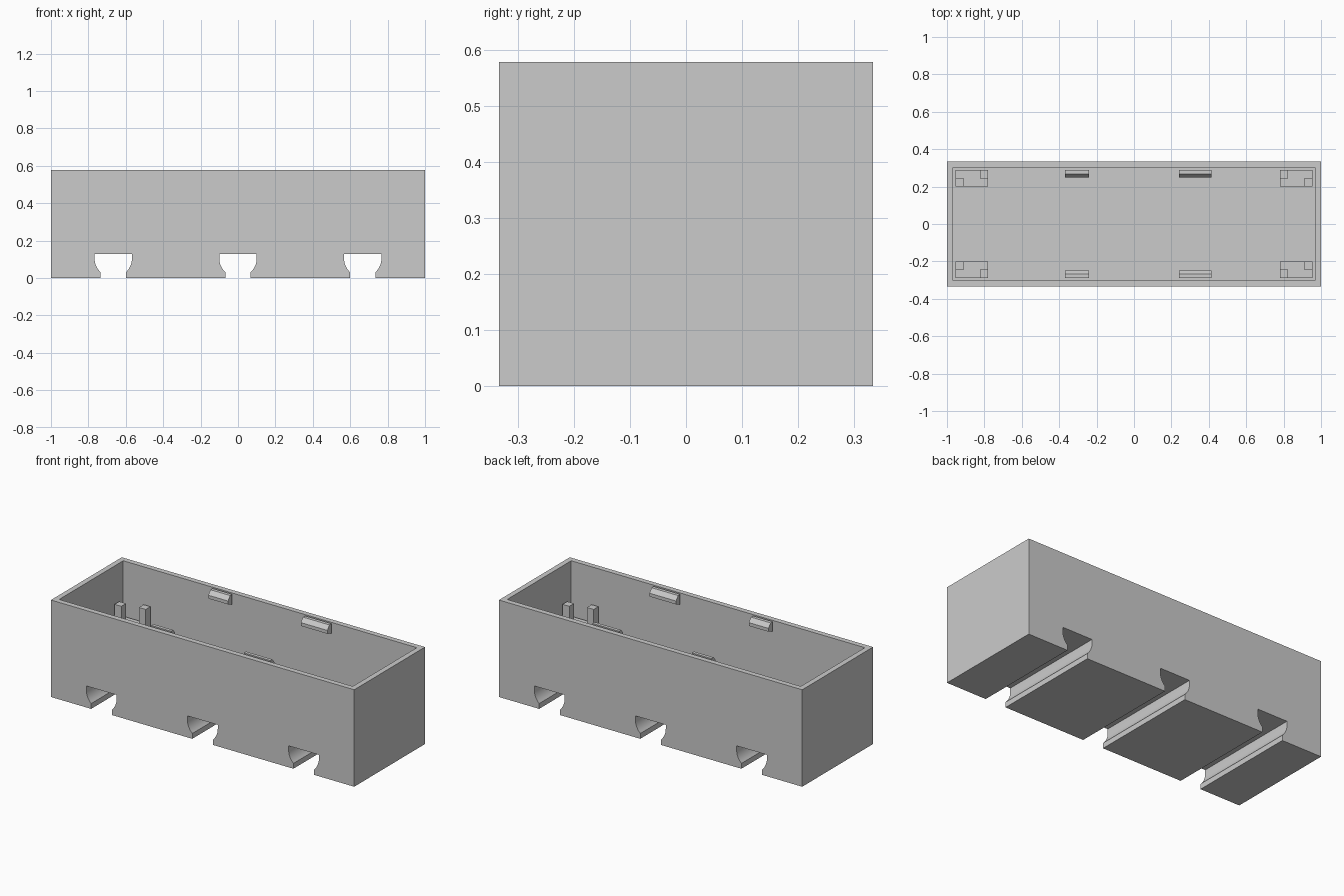
import bpy, bmesh, math
from mathutils import Vector

cube = bpy.data.objects.get("Cube")
if cube:
    bpy.data.objects.remove(cube, do_unlink=True)

LENGTH, DEPTH, HEIGHT = 2.0, 0.667, 0.578
WALL, FLOOR = 0.045, 0.172
IN_X, IN_Y = LENGTH / 2 - WALL, DEPTH / 2 - WALL

grey = bpy.data.materials.new("light grey")
grey.use_nodes = True
grey.diffuse_color = (0.6, 0.6, 0.6, 1)
grey.node_tree.nodes["Principled BSDF"].inputs["Base Color"].default_value = (0.6, 0.6, 0.6, 1)


def finish(name, bm):
    bmesh.ops.recalc_face_normals(bm, faces=bm.faces[:])
    mesh = bpy.data.meshes.new(name)
    bm.to_mesh(mesh)
    bm.free()
    mesh.materials.append(grey)
    obj = bpy.data.objects.new(name, mesh)
    bpy.context.collection.objects.link(obj)
    return obj


def prism(points, sweep):
    """Closed solid made by sweeping a flat outline along a vector."""
    bm = bmesh.new()
    face = bm.faces.new([bm.verts.new(p) for p in points])
    out = bmesh.ops.extrude_face_region(bm, geom=[face])
    verts = [g for g in out["geom"] if isinstance(g, bmesh.types.BMVert)]
    bmesh.ops.translate(bm, verts=verts, vec=sweep)
    bmesh.ops.recalc_face_normals(bm, faces=bm.faces[:])
    return bm


def block(name, x0, x1, y0, y1, z0, z1):
    base = [(x0, y0, z0), (x1, y0, z0), (x1, y1, z0), (x0, y1, z0)]
    return finish(name, prism(base, Vector((0, 0, z1 - z0))))


# Body outline with three undercut rail slots in the underside
half_slot = [(0.068, 0.0)]
start = math.acos(0.68)
for i in range(9):
    a = start * (1 - i / 8)
    half_slot.append((0.1 * math.cos(a), 0.105 - 0.1 * math.sin(a)))
half_slot.append((0.1, 0.128))

outline = [(-LENGTH / 2, 0)]
for cx in (-0.667, 0, 0.667):
    outline += [(cx - x, z) for x, z in half_slot]
    outline += [(cx + x, z) for x, z in reversed(half_slot)]
outline += [(LENGTH / 2, 0), (LENGTH / 2, HEIGHT), (-LENGTH / 2, HEIGHT)]

# Sweep the body, then inset the top and sink it to make the open tray
bm = prism([(x, -DEPTH / 2, z) for x, z in outline], Vector((0, DEPTH, 0)))
top = max(bm.faces, key=lambda f: f.calc_center_median().z)
bmesh.ops.inset_region(bm, faces=[top], thickness=WALL)
sunk = bmesh.ops.extrude_discrete_faces(bm, faces=[top])["faces"][0]
bmesh.ops.translate(bm, verts=sunk.verts[:], vec=(0, 0, FLOOR - HEIGHT))
body = finish("tray_body", bm)
bpy.context.view_layer.objects.active = body
body.select_set(True)
bpy.ops.object.shade_smooth_by_angle(angle=math.radians(25))
body.select_set(False)

# Corner ledges, each carrying two square locating pins
LEDGE_TOP, PIN_TOP, PIN = 0.255, 0.36, 0.044
for sx, end in ((-1, "right"), (1, "left")):
    for sy, side in ((-1, "front"), (1, "back")):
        tag = f"{side}_{end}"
        ax, bx = sx * (IN_X - 0.175), sx * IN_X
        ay, by = sy * (IN_Y - 0.087), sy * IN_Y
        block(f"ledge_{tag}", ax, bx, ay, by, FLOOR, LEDGE_TOP)
        block(f"end_pin_{tag}", bx - sx * PIN, bx, ay, ay + sy * PIN, LEDGE_TOP, PIN_TOP)
        block(f"side_pin_{tag}", ax, ax + sx * PIN, by - sy * PIN, by, LEDGE_TOP, PIN_TOP)

# Snap clips along the inner rim of both long walls
clip = [(0, 0), (0.02, 0), (0.04, -0.025), (0.04, -0.045), (0, -0.06)]
for sy, side in ((-1, "front"), (1, "back")):
    for x0, x1, size in ((-0.37, -0.24, "short"), (0.24, 0.415, "long")):
        pts = [(x0, sy * (IN_Y - d), HEIGHT + z) for d, z in clip]
        finish(f"{size}_clip_{side}", prism(pts, Vector((x1 - x0, 0, 0))))
